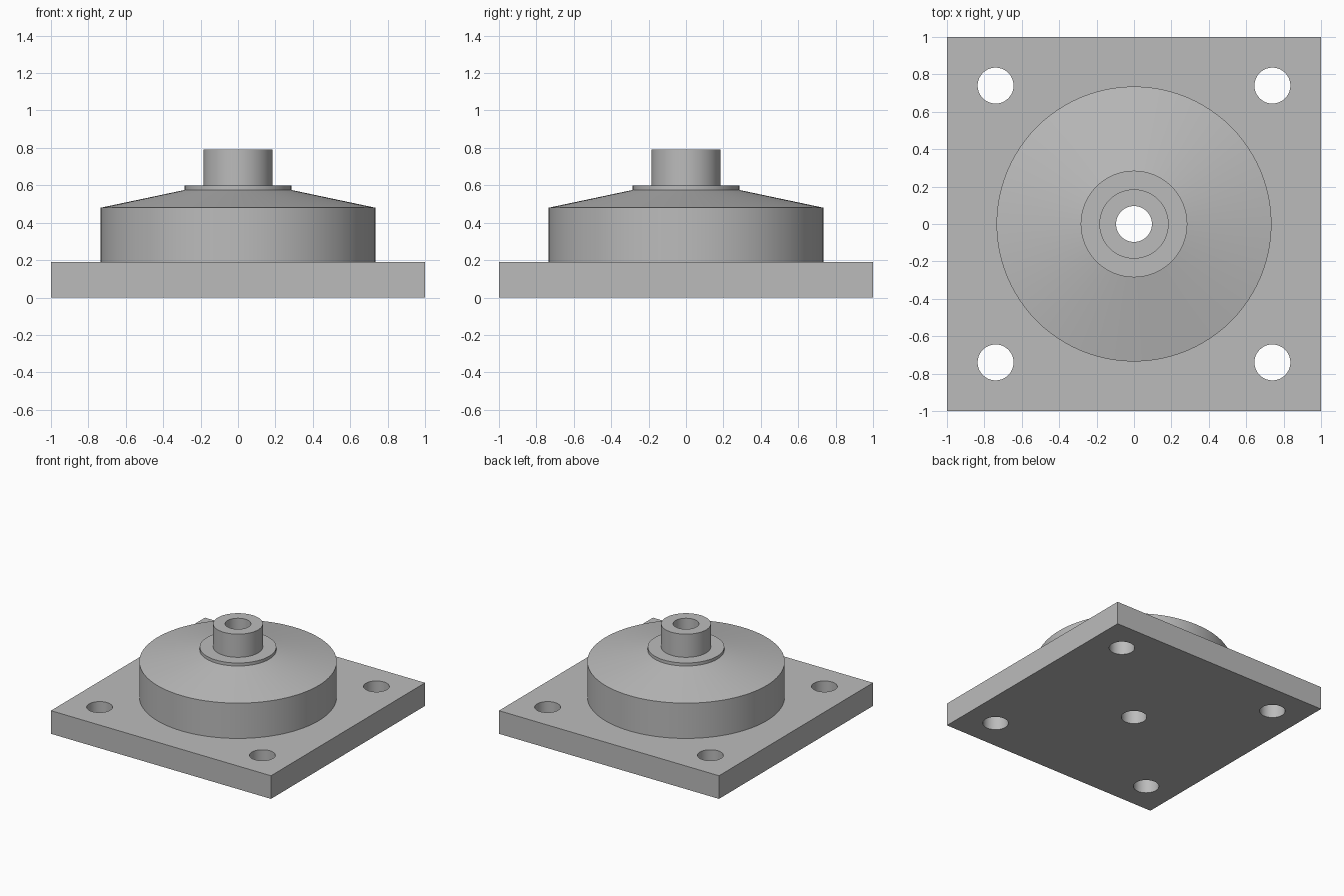
import bpy
import bmesh
from math import tau
from mathutils import Matrix, Vector

SEGMENTS = 96
PLATE_H = 0.19
BORE_R = 0.096
HOLE_POS = 0.74

if "Cube" in bpy.data.objects:
    bpy.data.objects.remove(bpy.data.objects["Cube"], do_unlink=True)

# Single grey finish
grey = bpy.data.materials.new("plain_grey")
grey.use_nodes = True
colour = (0.5, 0.5, 0.5, 1)
grey.diffuse_color = colour
grey.node_tree.nodes["Principled BSDF"].inputs["Base Color"].default_value = colour


def make_object(name, bm):
    bmesh.ops.recalc_face_normals(bm, faces=bm.faces[:])
    mesh = bpy.data.meshes.new(name)
    bm.to_mesh(mesh)
    bm.free()
    mesh.materials.append(grey)
    obj = bpy.data.objects.new(name, mesh)
    bpy.context.collection.objects.link(obj)
    return obj


def activate(obj):
    bpy.ops.object.select_all(action="DESELECT")
    obj.select_set(True)
    bpy.context.view_layer.objects.active = obj


# Square base plate
bm = bmesh.new()
bmesh.ops.create_cube(bm, size=1, matrix=Matrix.Translation((0, 0, PLATE_H / 2))
                      @ Matrix.Diagonal((2, 2, PLATE_H, 1)))
plate = make_object("base_plate", bm)

# Drills for the four corner holes and the central bore
bm = bmesh.new()
spots = [(x, y) for x in (-HOLE_POS, HOLE_POS) for y in (-HOLE_POS, HOLE_POS)]
for x, y in spots + [(0, 0)]:
    bmesh.ops.create_cone(bm, cap_ends=True, segments=SEGMENTS, radius1=BORE_R,
                          radius2=BORE_R, depth=1, matrix=Matrix.Translation((x, y, 0)))
drills = make_object("hole_cutter", bm)
drills.hide_render = True

cut = plate.modifiers.new("holes", "BOOLEAN")
cut.operation = "DIFFERENCE"
cut.solver = "EXACT"
cut.object = drills
activate(plate)
bpy.ops.object.modifier_apply(modifier=cut.name)
bpy.data.objects.remove(drills, do_unlink=True)

# Turned hub: drum, sloping shoulder, collar and neck around the bore
profile = [(BORE_R, PLATE_H), (0.735, PLATE_H), (0.735, 0.48), (0.285, 0.575),
           (0.285, 0.6), (0.185, 0.6), (0.185, 0.79), (BORE_R, 0.79)]
bm = bmesh.new()
verts = [bm.verts.new((r, 0, z)) for r, z in profile]
edges = [bm.edges.new((a, b)) for a, b in zip(verts, verts[1:] + verts[:1])]
bmesh.ops.spin(bm, geom=verts + edges, cent=Vector(), axis=Vector((0, 0, 1)),
               angle=tau, steps=SEGMENTS, use_duplicate=False)
bmesh.ops.remove_doubles(bm, verts=bm.verts[:], dist=0.0001)
hub = make_object("stepped_hub", bm)

# Smooth round walls, crisp edges
for obj in (plate, hub):
    activate(obj)
    bpy.ops.object.shade_smooth_by_angle()
